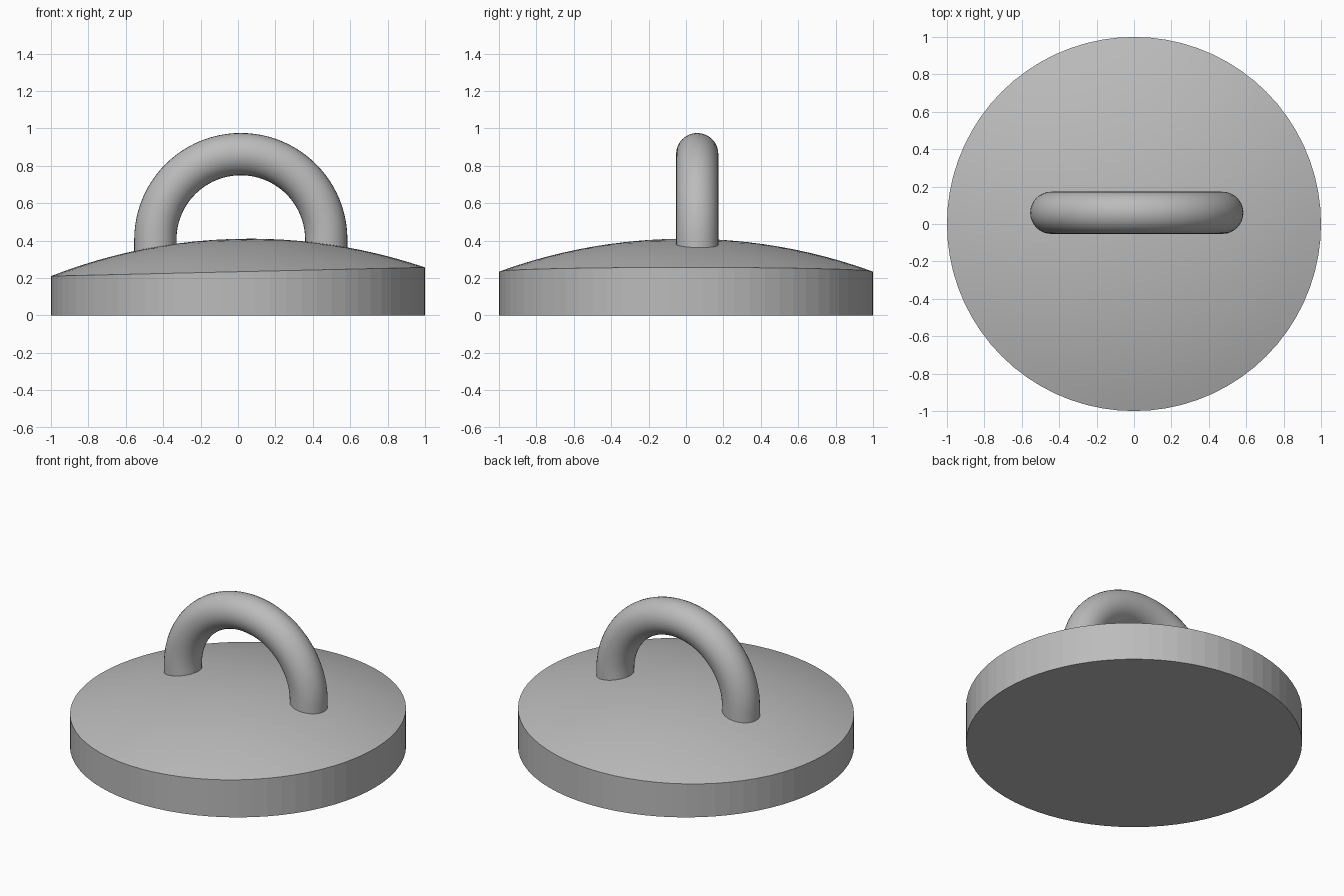
import bpy, bmesh
from math import sin, cos, pi, sqrt

cube = bpy.data.objects.get("Cube")
if cube:
    bpy.data.objects.remove(cube, do_unlink=True)

grey = bpy.data.materials.new("plain grey")
grey.use_nodes = True
colour = (0.5, 0.5, 0.5, 1)
grey.diffuse_color = colour
grey.node_tree.nodes["Principled BSDF"].inputs["Base Color"].default_value = colour

SIDES = 72
DOME_RADIUS, DOME_X, DOME_TOP = 2.93, 0.064, 0.41


def dome_height(x, y):
    return DOME_TOP - DOME_RADIUS + sqrt(DOME_RADIUS ** 2 - (x - DOME_X) ** 2 - y ** 2)


def finish(name, bm):
    bmesh.ops.recalc_face_normals(bm, faces=bm.faces)
    mesh = bpy.data.meshes.new(name)
    bm.to_mesh(mesh)
    bm.free()
    mesh.materials.append(grey)
    obj = bpy.data.objects.new(name, mesh)
    bpy.context.collection.objects.link(obj)
    return obj


def bridge(bm, a, b, smooth):
    n = len(a)
    for i in range(n):
        j = (i + 1) % n
        bm.faces.new((a[i], a[j], b[j], b[i])).smooth = smooth


def ring(bm, radius, height):
    verts = []
    for i in range(SIDES):
        x, y = radius * cos(2 * pi * i / SIDES), radius * sin(2 * pi * i / SIDES)
        verts.append(bm.verts.new((x, y, height(x, y))))
    return verts


# Disc base: flat underside, faceted wall, off-centre domed top
bm = bmesh.new()
bottom = ring(bm, 1, lambda x, y: 0)
bm.faces.new(bottom)
rim = ring(bm, 1, dome_height)
bridge(bm, bottom, rim, False)
outer = rim
for step in range(11, 0, -1):
    inner = ring(bm, step / 12, dome_height)
    bridge(bm, outer, inner, True)
    outer = inner
centre = bm.verts.new((0, 0, dome_height(0, 0)))
for i in range(SIDES):
    bm.faces.new((outer[i], outer[(i + 1) % SIDES], centre)).smooth = True
for edge in bm.edges:
    if edge.verts[0] in rim and edge.verts[1] in rim:
        edge.smooth = False
finish("domed_base", bm)

# Handle: round bar swept along a half circle with short sunken legs
BEND, THICK, HANDLE_X, HANDLE_Y, HANDLE_Z = 0.457, 0.113, 0.015, 0.06, 0.405
stations = [(0, -0.12)] + [(pi * i / 48, 0) for i in range(49)] + [(pi, -0.12)]
bm = bmesh.new()
loops = []
for angle, drop in stations:
    loop = []
    for k in range(32):
        t = 2 * pi * k / 32
        reach = BEND + THICK * cos(t)
        loop.append(bm.verts.new((HANDLE_X + reach * cos(angle),
                                  HANDLE_Y + THICK * sin(t),
                                  HANDLE_Z + drop + reach * sin(angle))))
    loops.append(loop)
for a, b in zip(loops, loops[1:]):
    bridge(bm, a, b, True)
for end in (loops[0], loops[-1]):
    bm.faces.new(end)
    for i, v in enumerate(end):
        bm.edges.get((v, end[i - 1])).smooth = False
finish("handle", bm)
